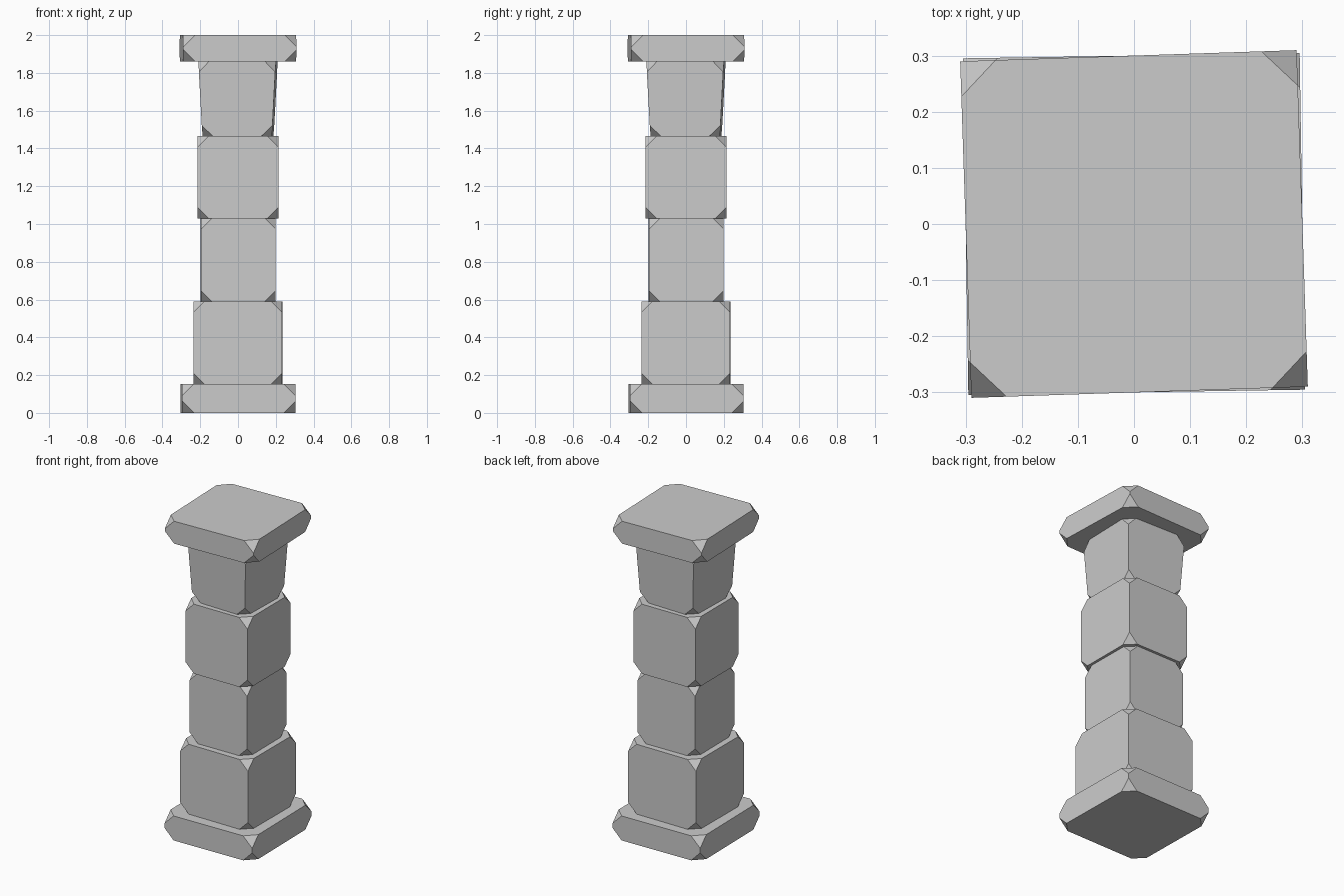
import bpy
import bmesh
from math import radians
from mathutils import Matrix

cube = bpy.data.objects.get("Cube")
if cube:
    bpy.data.objects.remove(cube, do_unlink=True)

# Plain grey stone
stone = bpy.data.materials.new("grey_stone")
stone.use_nodes = True
colour = (0.6, 0.6, 0.6, 1)
stone.diffuse_color = colour
stone.node_tree.nodes["Principled BSDF"].inputs["Base Color"].default_value = colour


def block(name, low, high, bottom, top, turn, chip):
    """Square block with clipped corners, turned a little about z."""
    bm = bmesh.new()
    bmesh.ops.create_cube(bm, size=2)
    for v in bm.verts:
        half, z = (top, high) if v.co.z > 0 else (bottom, low)
        v.co = (v.co.x * half, v.co.y * half, z)
    bmesh.ops.bevel(bm, geom=bm.verts[:], offset=chip, offset_type='ABSOLUTE',
                    affect='VERTICES', segments=1, profile=0.5)
    bm.transform(Matrix.Rotation(radians(turn), 4, 'Z'))
    bmesh.ops.recalc_face_normals(bm, faces=bm.faces[:])
    mesh = bpy.data.meshes.new(name)
    bm.to_mesh(mesh)
    bm.free()
    mesh.materials.append(stone)
    obj = bpy.data.objects.new(name, mesh)
    bpy.context.collection.objects.link(obj)


# Plinth, four shaft stones and the cap, from the ground up
block("base_slab", 0, 0.153, 0.3, 0.3, 0.9, 0.062)
block("lower_shaft_block", 0.153, 0.59, 0.235, 0.235, -0.3, 0.058)
block("middle_shaft_block", 0.59, 1.03, 0.197, 0.197, 0.6, 0.056)
block("upper_shaft_block", 1.03, 1.465, 0.214, 0.214, 0.2, 0.058)
block("tapered_neck_block", 1.465, 1.86, 0.184, 0.205, -1.5, 0.056)
block("cap_slab", 1.86, 2, 0.3, 0.3, 1.9, 0.063)
